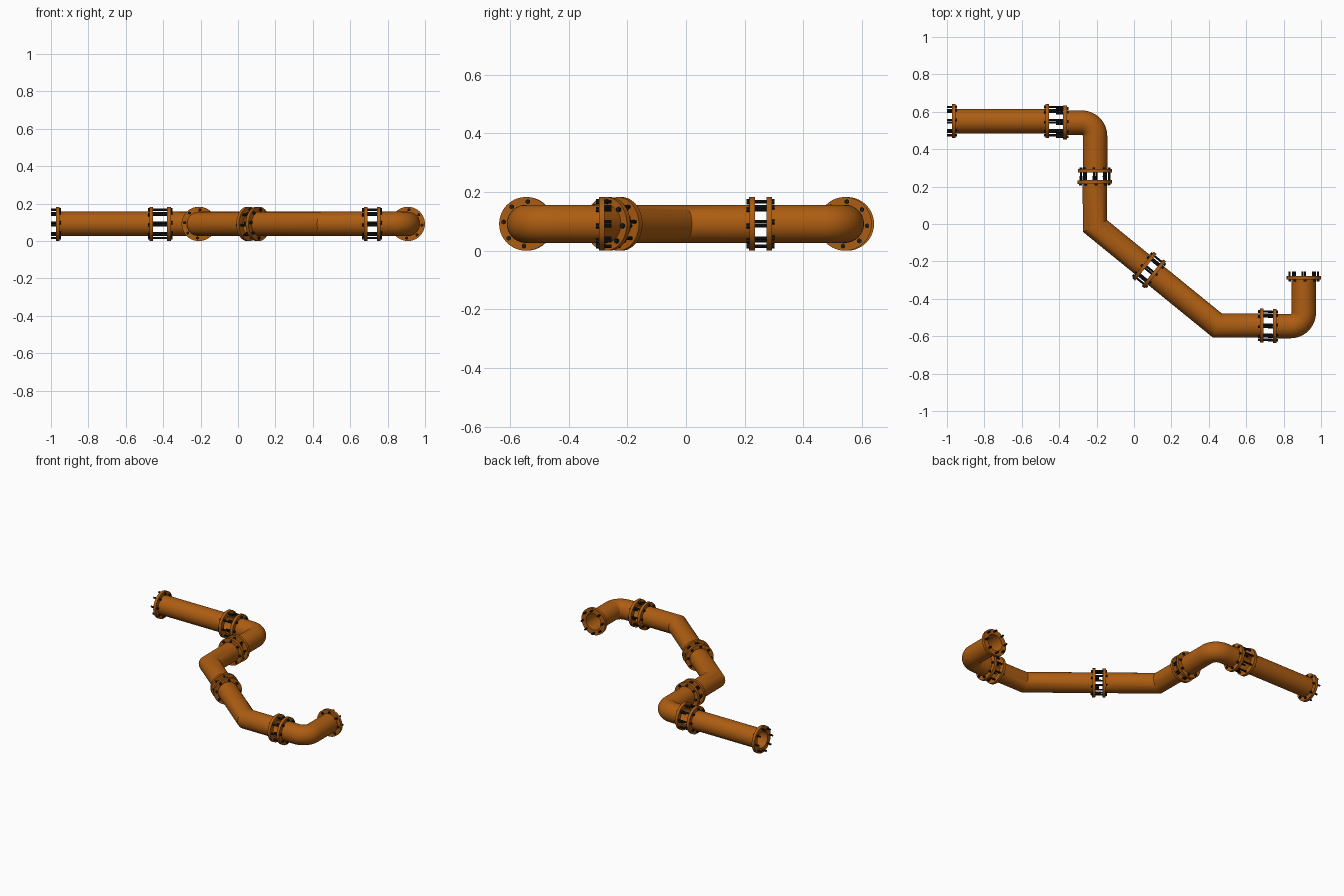
import bpy, bmesh, math
from mathutils import Vector, Matrix

if "Cube" in bpy.data.objects:
    bpy.data.objects.remove(bpy.data.objects["Cube"])

ZC = 0.0915          # height of the pipe axis
R, R_IN = 0.065, 0.057
FLANGE_R, FLANGE_T = 0.0915, 0.019
BOLT_RING, BOLTS = 0.076, 8


def material(name, rgb):
    m = bpy.data.materials.new(name)
    m.diffuse_color = (*rgb, 1)
    m.use_nodes = True
    m.node_tree.nodes["Principled BSDF"].inputs["Base Color"].default_value = m.diffuse_color
    return m


RUST = material("rust_orange", (0.42, 0.11, 0.006))
BLACK = material("black_steel", (0.012, 0.012, 0.014))


def finish(bm, name, mat):
    bmesh.ops.recalc_face_normals(bm, faces=bm.faces)
    me = bpy.data.meshes.new(name)
    bm.to_mesh(me)
    bm.free()
    ob = bpy.data.objects.new(name, me)
    bpy.context.collection.objects.link(ob)
    me.materials.append(mat)
    bpy.ops.object.select_all(action='DESELECT')
    ob.select_set(True)
    bpy.context.view_layer.objects.active = ob
    bpy.ops.object.shade_smooth_by_angle(angle=math.radians(30))
    return ob


def tube(name, path, outer, inner, sides=40):
    """Hollow tube along a flat path, mitred at every corner."""
    pts = [Vector((x, y, ZC)) for x, y in path]
    bm = bmesh.new()
    rings = []
    for i, p in enumerate(pts):
        t0 = (p - pts[i - 1]).normalized() if i else (pts[1] - p).normalized()
        t1 = (pts[i + 1] - p).normalized() if i < len(pts) - 1 else t0
        t = (t0 + t1).normalized()
        side = Vector((-t.y, t.x, 0)) / t.dot(t0)
        rings.append([[bm.verts.new(p + r * (side * math.cos(a) + Vector((0, 0, math.sin(a)))))
                       for a in (2 * math.pi * k / sides for k in range(sides))]
                      for r in (outer, inner)])

    def bridge(a, b):
        for k in range(sides):
            j = (k + 1) % sides
            bm.faces.new((a[k], a[j], b[j], b[k]))

    for a, b in zip(rings, rings[1:]):
        bridge(a[0], b[0])
        bridge(b[1], a[1])
    bridge(rings[0][1], rings[0][0])
    bridge(rings[-1][0], rings[-1][1])
    return finish(bm, name, RUST)


def flange(name, pos, out, reach):
    """Ring flange facing 'out', with bolts whose shanks stick out by 'reach'."""
    d = Vector((*out, 0)).normalized()
    c = Vector((*pos, ZC))
    h = d * FLANGE_T / 2
    tube(name, [(c - h).xy, (c + h).xy], FLANGE_R, R_IN)
    side, up = Vector((-d.y, d.x, 0)), Vector((0, 0, 1))
    rot = d.to_track_quat('Z', 'Y').to_matrix().to_4x4()
    bm = bmesh.new()
    for k in range(BOLTS):
        a = 2 * math.pi * k / BOLTS + math.radians(5)
        q = c + BOLT_RING * (side * math.cos(a) + up * math.sin(a))
        # (start, end, radius, sides) for the shank and the hex head
        for s, e, r, n in ((-FLANGE_T / 2, FLANGE_T / 2 + reach, 0.006, 10),
                           (-FLANGE_T / 2 - 0.009, -FLANGE_T / 2, 0.0085, 6)):
            bmesh.ops.create_cone(bm, cap_ends=True, segments=n, radius1=r, radius2=r,
                                  depth=e - s,
                                  matrix=Matrix.Translation(q + d * (s + e) / 2) @ rot)
    finish(bm, name + "_bolts", BLACK)


def elbow(start, corner, end, bend=0.072, steps=12):
    """Path with a rounded right-angle corner."""
    s, c, e = Vector(start), Vector(corner), Vector(end)
    u, v = (s - c).normalized(), (e - c).normalized()
    o = c + (u + v) * bend
    arc = [o - bend * (v * math.cos(a) + u * math.sin(a))
           for a in (math.pi / 2 * k / steps for k in range(steps + 1))]
    return [s] + arc + [e]


# Joint between the two mitred pipes on the diagonal run
A, B = Vector((-0.208, -0.011)), Vector((0.446, -0.543))
D = (B - A).normalized()
J1, J2 = A + D * 0.34, A + D * 0.405

# Pipe runs: name, path, bolt reach at start, bolt reach at end
runs = [
    ("straight_pipe", [(-0.964, 0.55), (-0.463, 0.55)], 0.0265, 0.075),
    ("upper_elbow", elbow((-0.369, 0.542), (-0.208, 0.542), (-0.208, 0.284)), 0.038, 0.04),
    ("upper_angled_pipe", [(-0.21, 0.225), A, J1], 0.022, 0.046),
    ("lower_angled_pipe", [J2, B, (0.682, -0.543)], 0.023, 0.05),
    ("lower_elbow", elbow((0.752, -0.546), (0.908, -0.546), (0.908, -0.288)), 0.026, 0.025),
]
for name, path, r0, r1 in runs:
    p = [Vector(q) for q in path]
    tube(name, p, R, R_IN)
    flange(name + "_start_flange", p[0], p[0] - p[1], r0)
    flange(name + "_end_flange", p[-1], p[-1] - p[-2], r1)
